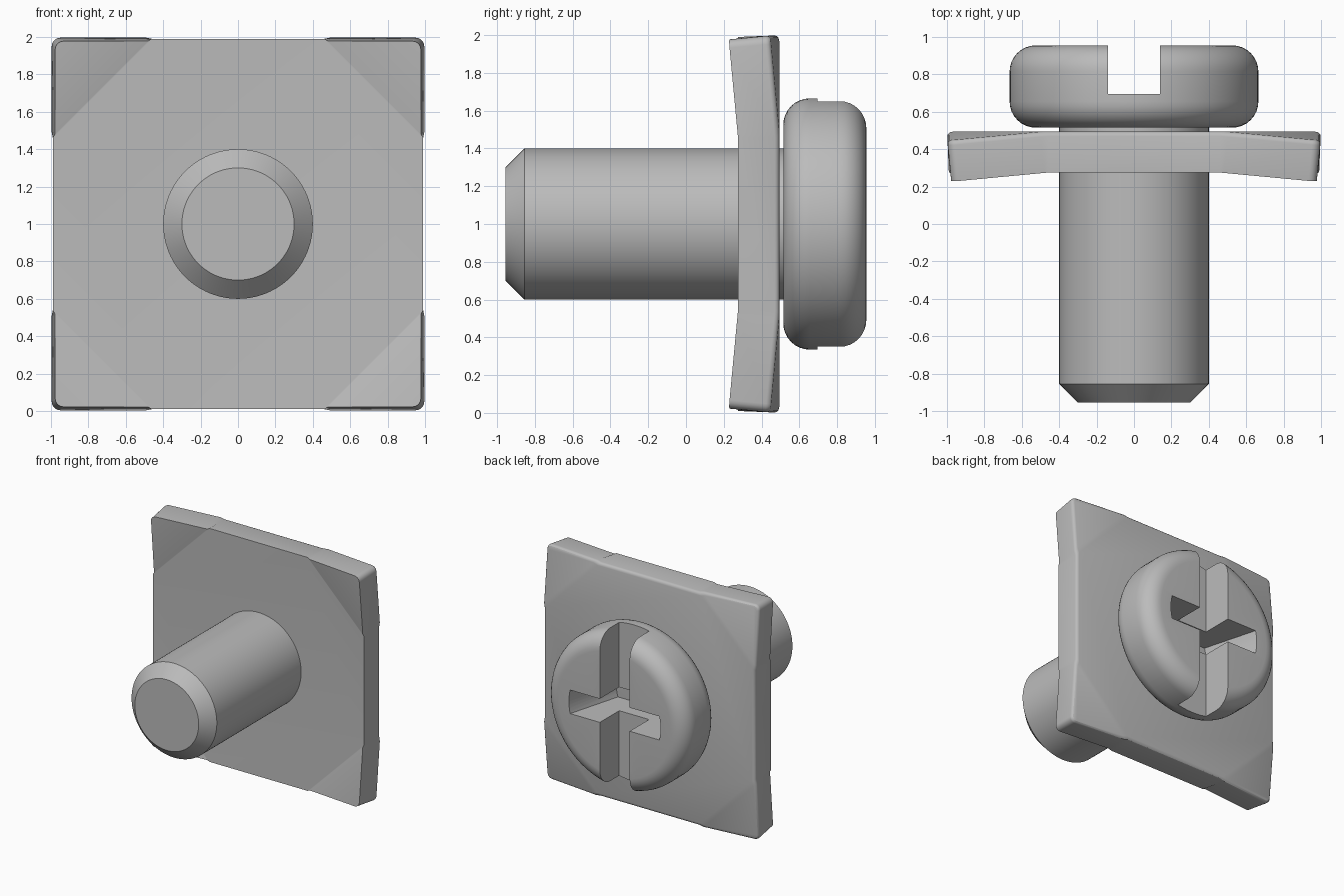
import bpy, bmesh, math
from mathutils import Vector, Matrix

if "Cube" in bpy.data.objects:
    bpy.data.objects.remove(bpy.data.objects["Cube"])

steel = bpy.data.materials.new("steel_grey")
steel.diffuse_color = (0.5, 0.5, 0.5, 1)
steel.use_nodes = True
steel.node_tree.nodes["Principled BSDF"].inputs["Base Color"].default_value = steel.diffuse_color


def make_object(name, bm):
    bmesh.ops.recalc_face_normals(bm, faces=bm.faces)
    mesh = bpy.data.meshes.new(name)
    bm.to_mesh(mesh)
    bm.free()
    mesh.materials.append(steel)
    obj = bpy.data.objects.new(name, mesh)
    bpy.context.collection.objects.link(obj)
    return obj


def lathe(name, profile, steps=96):
    """Revolve (radius, y) points about the y axis through z = 1."""
    bm = bmesh.new()
    verts = [bm.verts.new((r, y, 1)) for r, y in profile]
    edges = [bm.edges.new(pair) for pair in zip(verts, verts[1:])]
    bmesh.ops.spin(bm, geom=verts + edges, cent=(0, 0, 1), axis=(0, 1, 0),
                   angle=math.tau, steps=steps)
    bmesh.ops.remove_doubles(bm, verts=bm.verts, dist=1e-4)
    return make_object(name, bm)


def box(name, low, high):
    bm = bmesh.new()
    bmesh.ops.create_cube(bm, size=1)
    for v in bm.verts:
        v.co = [(h if c > 0 else l) for c, l, h in zip(v.co, low, high)]
    return make_object(name, bm)


def boolean(obj, other, operation):
    mod = obj.modifiers.new(operation.lower(), 'BOOLEAN')
    mod.operation, mod.object, mod.solver = operation, other, 'EXACT'
    other.hide_render = True
    other.hide_set(True)


def arc(r, y, radius, start, end, n=8):
    angles = [math.radians(start + (end - start) * i / n) for i in range(n + 1)]
    return [(r + radius * math.cos(a), y + radius * math.sin(a)) for a in angles]


def finish(obj, angle):
    """Bake the modifiers and smooth the soft edges."""
    graph = bpy.context.evaluated_depsgraph_get()
    mesh = bpy.data.meshes.new_from_object(obj.evaluated_get(graph))
    obj.modifiers.clear()
    obj.data = mesh
    bpy.ops.object.select_all(action='DESELECT')
    obj.select_set(True)
    bpy.context.view_layer.objects.active = obj
    bpy.ops.object.shade_smooth_by_angle(angle=math.radians(angle))


# Screw: chamfered shank and rounded head in one profile
head = arc(0.525, 0.655, 0.14, -90, 0) + arc(0.525, 0.815, 0.14, 0, 90)
screw = lathe("screw", [(0, -0.955), (0.3, -0.955), (0.4, -0.855),
                        (0.4, 0.515)] + head + [(0, 0.955)])

# Straight slot across the head, and a deeper tapered recess crossing it
slot = box("slot_cutter", (-0.14, 0.695, 0), (0.14, 1.2, 2))
recess = box("recess_cutter", (-0.6, 0, 0.9), (0.6, 1.1, 1.1))
taper = lathe("recess_taper", [(0, 0.2), (0.23, 0.2), (0.45, 1.03), (0, 1.03)])
boolean(recess, taper, 'INTERSECT')
boolean(screw, slot, 'DIFFERENCE')
boolean(screw, recess, 'DIFFERENCE')
finish(screw, 30)

# Square washer plate with rounded corners and softened back edges
bm = bmesh.new()
bmesh.ops.create_cube(bm, size=1, matrix=Matrix.Translation((0, 0.385, 1))
                      @ Matrix.Diagonal((1.98, 0.22, 1.98, 1)))
corners = [e for e in bm.edges
           if abs(e.verts[0].co.y - e.verts[1].co.y) > 0.1]
bmesh.ops.bevel(bm, geom=corners, offset=0.045, segments=5, profile=0.5,
                affect='EDGES')
back = [e for e in bm.edges if all(v.co.y > 0.49 for v in e.verts)]
bmesh.ops.bevel(bm, geom=back, offset=0.025, segments=3, profile=0.5,
                affect='EDGES')

# Cut the diagonal fold lines, then bend each corner forward
FOLD, BEND, MID = 1.45, 0.133, 0.385
for sx in (-1, 1):
    for sz in (-1, 1):
        for offset in (0, 0.03):
            k = (FOLD + offset) / 2
            bmesh.ops.bisect_plane(bm, geom=bm.verts[:] + bm.edges[:] + bm.faces[:],
                                   plane_co=(sx * k, 0, 1 + sz * k),
                                   plane_no=(sx, 0, sz))
for v in bm.verts:
    d = (abs(v.co.x) + abs(v.co.z - 1) - FOLD) / math.sqrt(2)
    if d > 1e-4:
        out = Vector((math.copysign(1, v.co.x), 0,
                      math.copysign(1, v.co.z - 1))) / math.sqrt(2)
        y = v.co.y - MID
        v.co += out * (d * math.cos(BEND) + y * math.sin(BEND) - d)
        v.co.y = MID + y * math.cos(BEND) - d * math.sin(BEND)
plate = make_object("washer_plate", bm)
finish(plate, 30)
